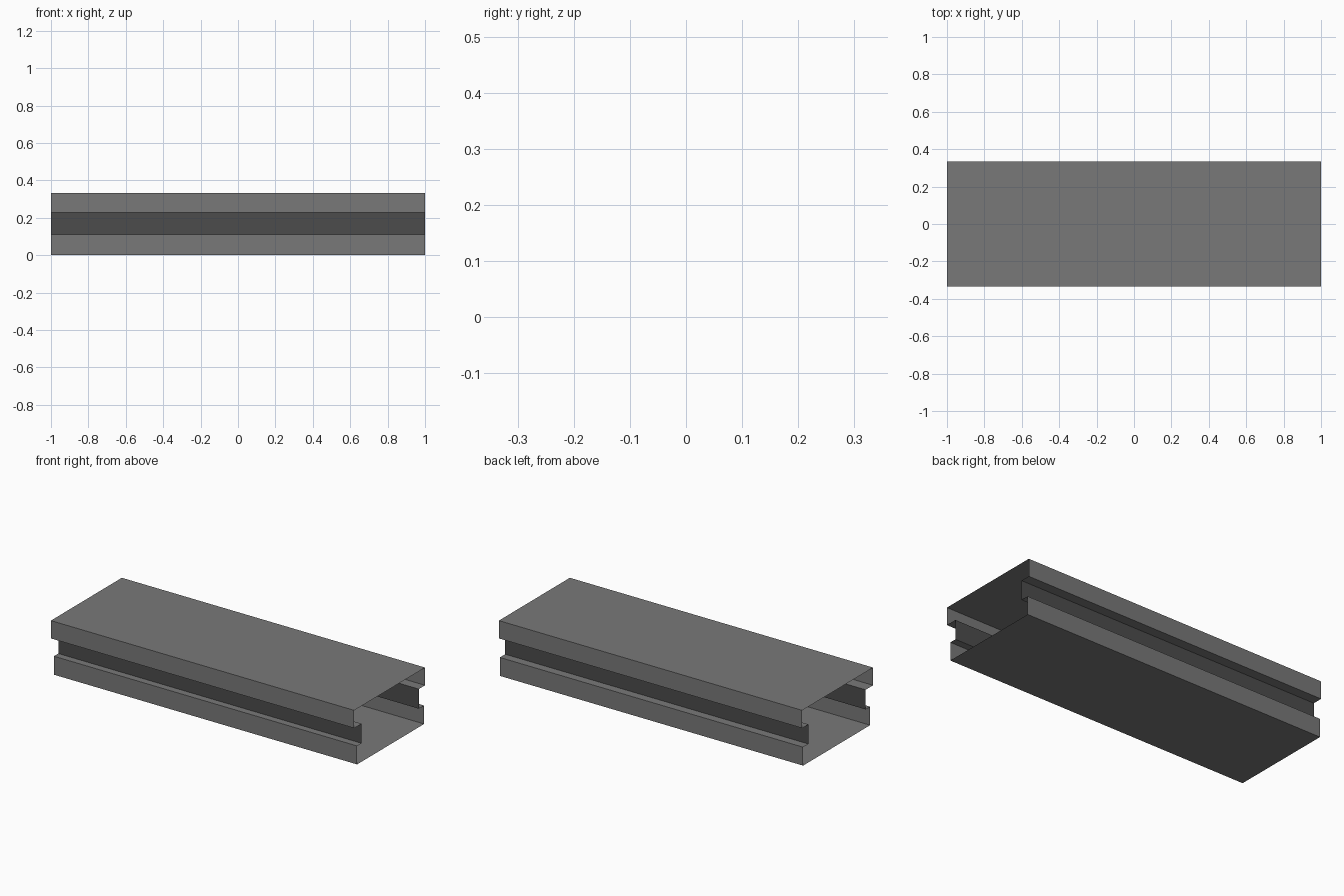
import bpy
import bmesh

if "Cube" in bpy.data.objects:
    bpy.data.objects.remove(bpy.data.objects["Cube"])


def make_mat(name, value):
    m = bpy.data.materials.new(name)
    m.diffuse_color = (value, value, value, 1)
    m.use_nodes = True
    m.node_tree.nodes["Principled BSDF"].inputs["Base Color"].default_value = m.diffuse_color
    return m


light_grey = make_mat("mid grey", 0.19)
dark_grey = make_mat("dark grey", 0.072)

# Cross-section in (y, z), counter-clockwise seen from +x: open-ended thin shell
HALF = 0.334
TOP, HIGH, LOW = 0.333, 0.227, 0.11
profile = [
    (-0.306, 0), (0.325, 0),                      # floor
    (0.325, LOW), (0.275, LOW),                   # back groove
    (0.275, HIGH), (HALF, HIGH),
    (HALF, TOP), (-HALF, TOP),                    # roof
    (-HALF, HIGH), (-0.264, HIGH),                # front groove
    (-0.264, LOW), (-0.306, LOW),
]

# Sweep the profile along x, leaving both ends open
bm = bmesh.new()
left = [bm.verts.new((-1, y, z)) for y, z in profile]
right = [bm.verts.new((1, y, z)) for y, z in profile]
n = len(profile)
for i in range(n):
    j = (i + 1) % n
    f = bm.faces.new((left[i], left[j], right[j], right[i]))
    f.normal_update()
    # Recessed upright groove walls are dark
    c = f.calc_center_median()
    if abs(f.normal.y) > 0.9 and LOW < c.z < HIGH:
        f.material_index = 1

# Point every normal outwards (roof must face up)
roof = max(bm.faces, key=lambda f: f.calc_center_median().z)
if roof.normal.z < 0:
    bmesh.ops.reverse_faces(bm, faces=bm.faces[:])

mesh = bpy.data.meshes.new("grooved_channel")
bm.to_mesh(mesh)
bm.free()
mesh.materials.append(light_grey)
mesh.materials.append(dark_grey)
obj = bpy.data.objects.new("grooved_channel", mesh)
bpy.context.collection.objects.link(obj)
